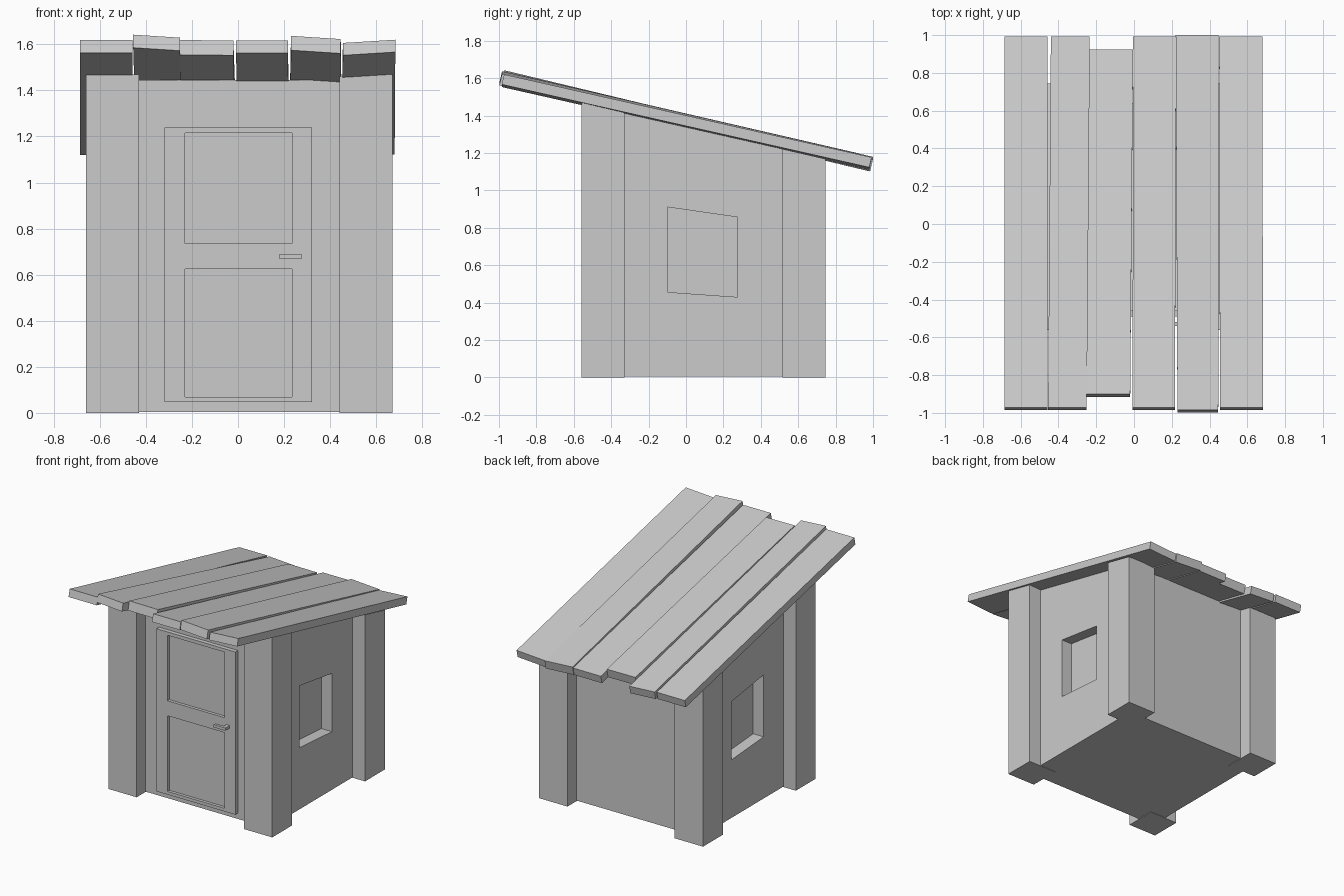
import bpy
from mathutils import Vector

if "Cube" in bpy.data.objects:
    bpy.data.objects.remove(bpy.data.objects["Cube"])

QUADS = [(0, 1, 3, 2), (4, 6, 7, 5), (0, 4, 5, 1), (2, 3, 7, 6), (0, 2, 6, 4), (1, 5, 7, 3)]


def hexa(name, pts):
    """Six-sided block; corners ordered x-major, then y, then z."""
    me = bpy.data.meshes.new(name)
    me.from_pydata([tuple(p) for p in pts], [], QUADS)
    ob = bpy.data.objects.new(name, me)
    bpy.context.collection.objects.link(ob)
    return ob


def under_roof(y):
    """Height of the sloped roof underside."""
    return 1.34 - 0.2308 * y


def block(name, x, y, z0, top):
    """Block whose top is a fixed height or a function of y; same for bottom."""
    f = lambda h, v: h(v) if callable(h) else h
    return hexa(name, [(a, b, f(h, b)) for a in x for b in y for h in (z0, top)])


def cut(ob, cutter):
    mod = ob.modifiers.new("cut", 'BOOLEAN')
    mod.operation, mod.solver, mod.object = 'DIFFERENCE', 'EXACT', cutter
    bpy.context.view_layer.objects.active = ob
    bpy.ops.object.modifier_apply(modifier=mod.name)
    bpy.data.objects.remove(cutter)


# Walls with a recessed slanted window on each side
walls = block("walls", (-0.56, 0.57), (-0.46, 0.64), 0.004, under_roof)
for x in ((-0.7, -0.475), (0.485, 0.7)):
    cut(walls, block("window_cutter", x, (-0.10, 0.275),
                     lambda y: 0.449 - 0.07 * y, lambda y: 0.896 - 0.143 * y))

# Corner posts
for sx, x in (("left", (-0.66, -0.43)), ("right", (0.44, 0.67))):
    for sy, y in (("front", (-0.56, -0.33)), ("back", (0.515, 0.745))):
        block(f"{sy}_{sx}_post", x, y, 0, under_roof)

# Door with two sunken panels
door = block("door", (-0.318, 0.322), (-0.49, -0.44), 0.047, 1.24)
for z0, z1 in ((0.07, 0.625), (0.735, 1.215)):
    cut(door, block("panel_cutter", (-0.23, 0.235), (-0.6, -0.468), z0, z1))

# Door handle: stem and lever
block("handle_stem", (0.25, 0.275), (-0.525, -0.48), 0.669, 0.689)
block("handle_lever", (0.18, 0.275), (-0.54, -0.52), 0.669, 0.689)

# Roof planks: x left/right at front, left/right at back, y front/back,
# lift at front-left, front-right, back-left, back-right, thickness
PLANKS = [
    (-0.685, -0.457, -0.685, -0.457, -0.985, 0.98, -0.004, -0.004, 0.005, 0.005, 0.056),
    (-0.455, -0.252, -0.440, -0.235, -0.985, 0.98, 0.018, 0.005, 0.000, -0.012, 0.058),
    (-0.252, -0.020, -0.237, -0.005, -0.915, 0.91, 0.003, 0.001, 0.003, 0.001, 0.066),
    (-0.008, 0.217, -0.004, 0.222, -0.985, 0.98, -0.006, -0.006, 0.000, 0.000, 0.057),
    (0.230, 0.446, 0.221, 0.448, -0.998, 0.985, 0.004, -0.010, 0.004, -0.010, 0.064),
    (0.455, 0.683, 0.451, 0.680, -0.985, 0.98, -0.015, -0.001, -0.005, 0.009, 0.055),
]
UP = Vector((0, 0.2308, 1)).normalized()
for i, (fl, fr, bl, br, yf, yb, zfl, zfr, zbl, zbr, t) in enumerate(PLANKS):
    pts = []
    for x, y, lift in ((fl, yf, zfl), (bl, yb, zbl), (fr, yf, zfr), (br, yb, zbr)):
        base = Vector((x, y, under_roof(y) + lift))
        pts += [base, base + UP * t]
    hexa(f"roof_plank_{i + 1}", pts)
